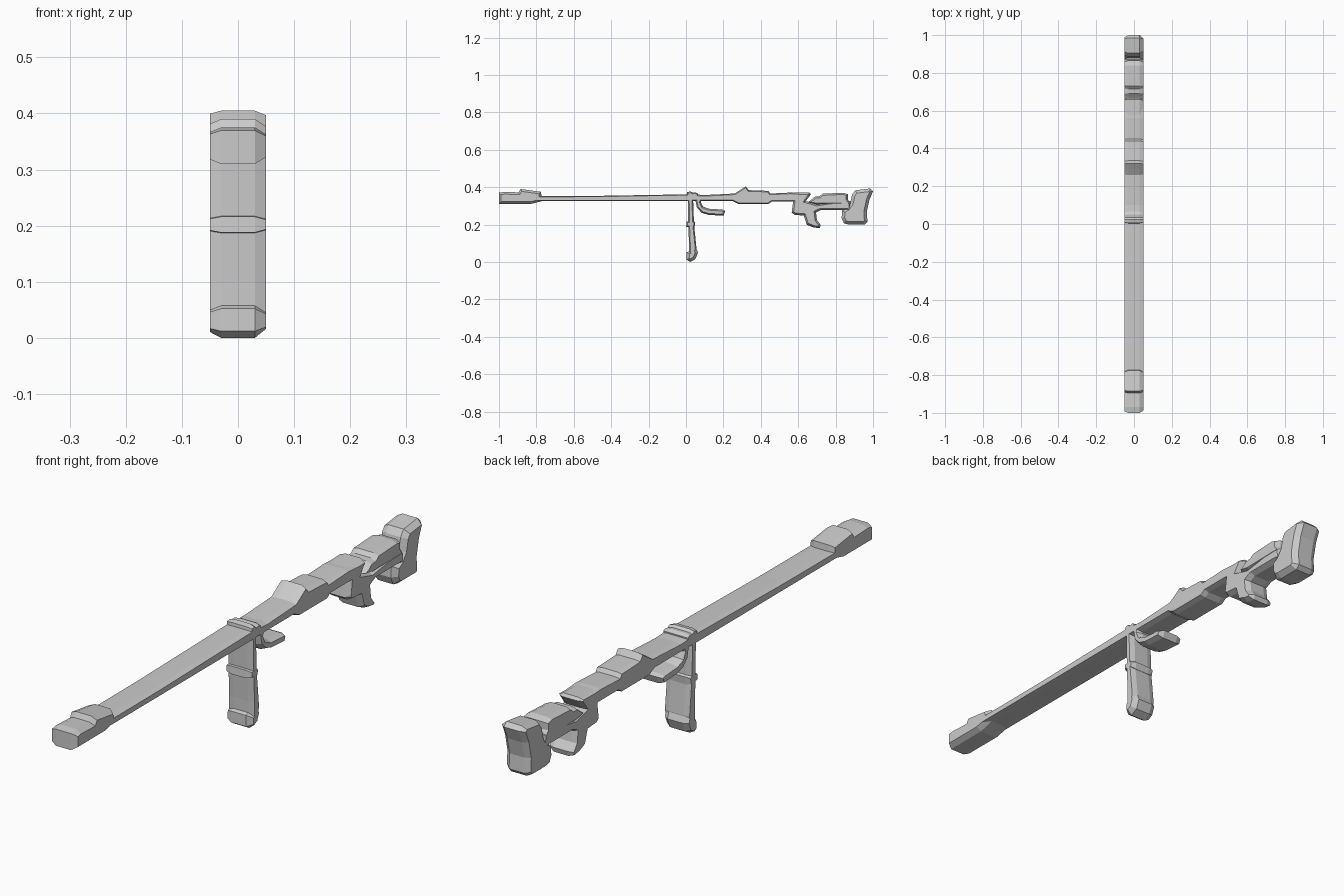
import bpy, bmesh
from mathutils import Vector

HALF, FLAT = 0.05, 0.03   # outer half width, half width of the full outline


def shrink(points, d):
    """Offset a closed (y, z) outline inward by d."""
    pts = [Vector(p) for p in points]
    n = len(pts)
    area = sum(pts[i].x * pts[(i + 1) % n].y - pts[(i + 1) % n].x * pts[i].y for i in range(n))
    sign = 1 if area > 0 else -1
    out = []
    for i, p in enumerate(pts):
        a = (p - pts[i - 1]).normalized()
        b = (pts[(i + 1) % n] - p).normalized()
        na, nb = Vector((-a.y, a.x)) * sign, Vector((-b.y, b.x)) * sign
        move = (na + nb) / max(0.35, 1 + na.dot(nb))
        if move.length > 1.5:
            move *= 1.5 / move.length
        out.append(p + move * d)
    return out


def slab(name, outline, left=0.006, right=0.009):
    """Side outline carried across x, with sloped borders on both sides."""
    bm = bmesh.new()
    rings = []
    for x, d in ((-HALF, left), (-FLAT, 0), (FLAT, 0), (HALF, right)):
        rings.append([bm.verts.new((x, p.x, p.y)) for p in shrink(outline, d)])
    n = len(outline)
    for r, s in zip(rings, rings[1:]):
        for i in range(n):
            j = (i + 1) % n
            bm.faces.new((r[i], r[j], s[j], s[i]))
    bm.faces.new(rings[0])
    bm.faces.new(rings[-1][::-1])
    bmesh.ops.recalc_face_normals(bm, faces=bm.faces)
    me = bpy.data.meshes.new(name)
    bm.to_mesh(me)
    bm.free()
    ob = bpy.data.objects.new(name, me)
    bpy.context.collection.objects.link(ob)
    return ob


# muzzle block with front sight
slab("muzzle", [(-1, .31), (-.83, .31), (-.77, .325), (-.775, .375), (-.885, .39),
                (-.895, .372), (-.97, .375), (-1, .37)], .008, .012)
# long barrel
slab("barrel", [(-.82, .325), (.03, .325), (.03, .362), (-.5, .353), (-.82, .352)], .003, .004)
# clamp over the bipod
slab("clamp", [(0, .325), (.06, .325), (.065, .365), (.05, .372), (.035, .37),
               (.025, .377), (.005, .373)], .004, .006)
# receiver with raised rear sight
slab("receiver", [(.03, .325), (.25, .325), (.28, .31), (.44, .31), (.46, .323), (.62, .323),
                  (.62, .367), (.56, .371), (.45, .366), (.44, .38), (.335, .384),
                  (.32, .405), (.29, .385), (.26, .366), (.1, .358), (.03, .362)], .004, .006)
# folded bipod leg, collar and foot
slab("bipod_leg", [(.016, .04), (.05, .04), (.056, .075), (.043, .2), (.038, .34), (.01, .34),
                   (.012, .2), (.016, .1)], .005, .007)
slab("bipod_collar", [(.001, .188), (.046, .184), (.049, .212), (.038, .22), (.003, .216)], .004, .006)
slab("bipod_foot", [(.003, .012), (.022, 0), (.05, .015), (.064, .05), (.054, .076),
                    (.022, .06), (.004, .052)], .009, .014)
# hooked hand guard under the receiver
slab("hand_guard", [(.048, .34), (.058, .29), (.085, .262), (.12, .252), (.2, .247),
                    (.21, .273), (.195, .28), (.12, .285), (.09, .297), (.08, .32), (.085, .34)], .006, .008)
# rear body with pistol grip
slab("rear_body_and_grip", [(.575, .34), (.565, .265), (.58, .252), (.63, .248), (.645, .2),
                            (.68, .185), (.715, .18), (.72, .198), (.7, .225), (.695, .265),
                            (.72, .277), (.86, .277), (.88, .27), (.88, .325), (.79, .323),
                            (.7, .31), (.64, .325), (.668, .362), (.66, .372), (.575, .37)], .006, .01)
# cheek rest with its slanted front notch
slab("cheek_rest", [(.65, .318), (.7, .305), (.88, .31), (.865, .335), (.866, .362),
                    (.84, .37), (.73, .365), (.715, .352), (.69, .35), (.675, .337)], .006, .009)
# shoulder stock
slab("shoulder_stock", [(.832, .235), (.845, .206), (.87, .2), (.955, .2), (.97, .215),
                        (.967, .27), (.98, .33), (1, .378), (.985, .393), (.905, .383),
                        (.888, .36), (.878, .315), (.86, .29), (.835, .275)], .01, .016)
